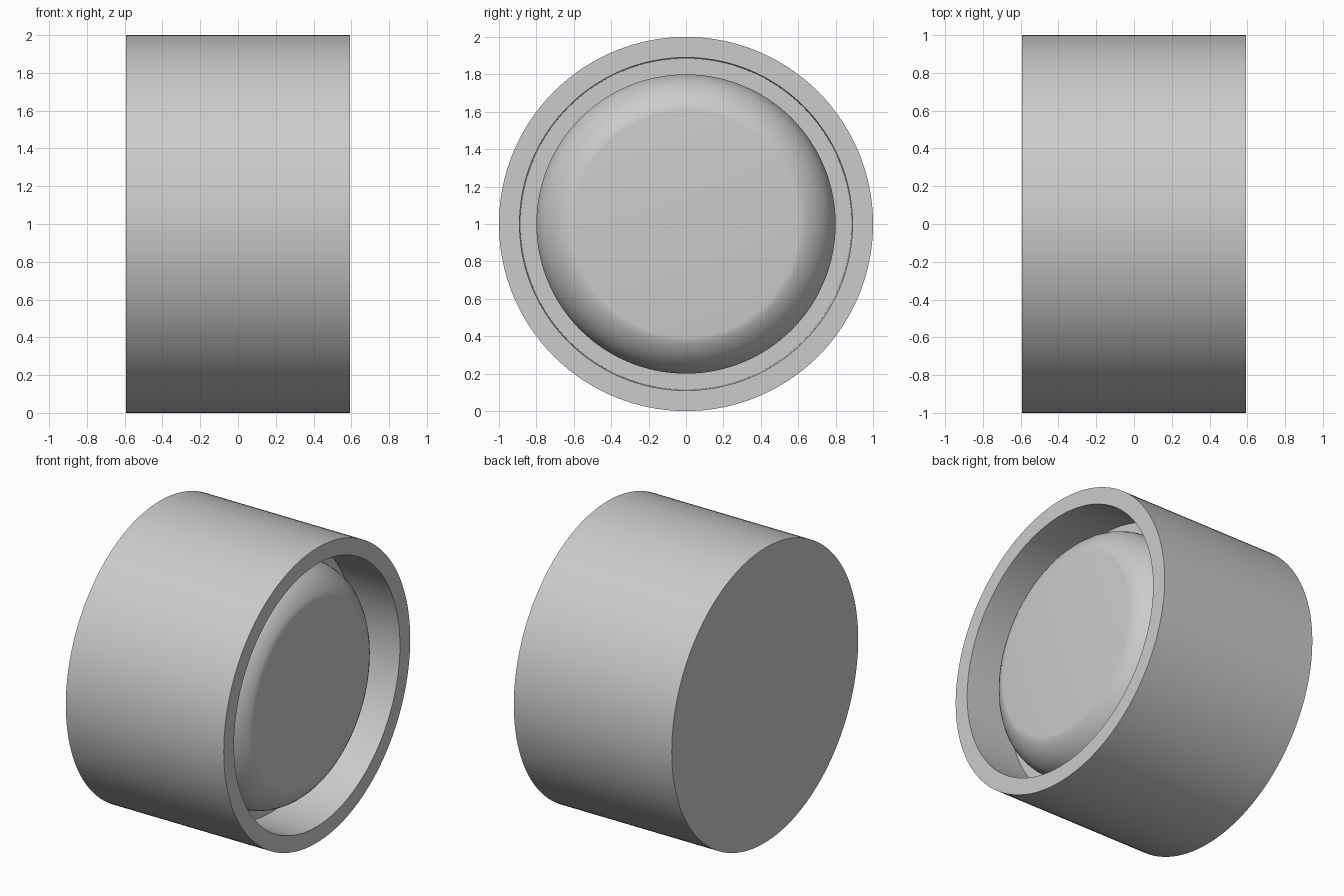
import bpy, bmesh, math

if "Cube" in bpy.data.objects:
    bpy.data.objects.remove(bpy.data.objects["Cube"])

grey = bpy.data.materials.new("neutral grey")
grey.diffuse_color = (0.6, 0.6, 0.6, 1)
grey.use_nodes = True
grey.node_tree.nodes["Principled BSDF"].inputs["Base Color"].default_value = grey.diffuse_color


def lathe(name, profile, steps=128):
    """Spin (x, radius) points around the x axis at height 1."""
    bm = bmesh.new()
    verts = [bm.verts.new((x, 0, r)) for x, r in profile]
    edges = [bm.edges.new(pair) for pair in zip(verts, verts[1:])]
    bmesh.ops.spin(bm, geom=verts + edges, cent=(0, 0, 0), axis=(1, 0, 0),
                   angle=2 * math.pi, steps=steps)
    bmesh.ops.remove_doubles(bm, verts=bm.verts, dist=1e-5)
    bmesh.ops.recalc_face_normals(bm, faces=bm.faces)
    mesh = bpy.data.meshes.new(name)
    bm.to_mesh(mesh)
    bm.free()
    mesh.materials.append(grey)
    obj = bpy.data.objects.new(name, mesh)
    obj.location.z = 1
    bpy.context.collection.objects.link(obj)
    bpy.ops.object.select_all(action='DESELECT')
    obj.select_set(True)
    bpy.context.view_layer.objects.active = obj
    bpy.ops.object.shade_smooth_by_angle(angle=math.radians(35))
    return obj


END, FLOOR = 0.593, 0.25

# Cup: closed back, outer wall, rim, inner wall and recessed floor
lathe("cup", [(-END, 0), (-END, 1), (END, 1), (END, 0.89),
              (FLOOR, 0.885), (FLOOR, 0)])

# Raised centre: flat face with a rounded shoulder, standing on the floor
shoulder = [(0.545, 0), (0.545, 0.605), (0.543, 0.62), (0.536, 0.64),
            (0.523, 0.665), (0.503, 0.695), (0.476, 0.725), (0.44, 0.755),
            (0.40, 0.778), (0.36, 0.792), (0.32, 0.8), (FLOOR - 0.01, 0.8),
            (FLOOR - 0.01, 0)]
lathe("centre_cap", shoulder)
